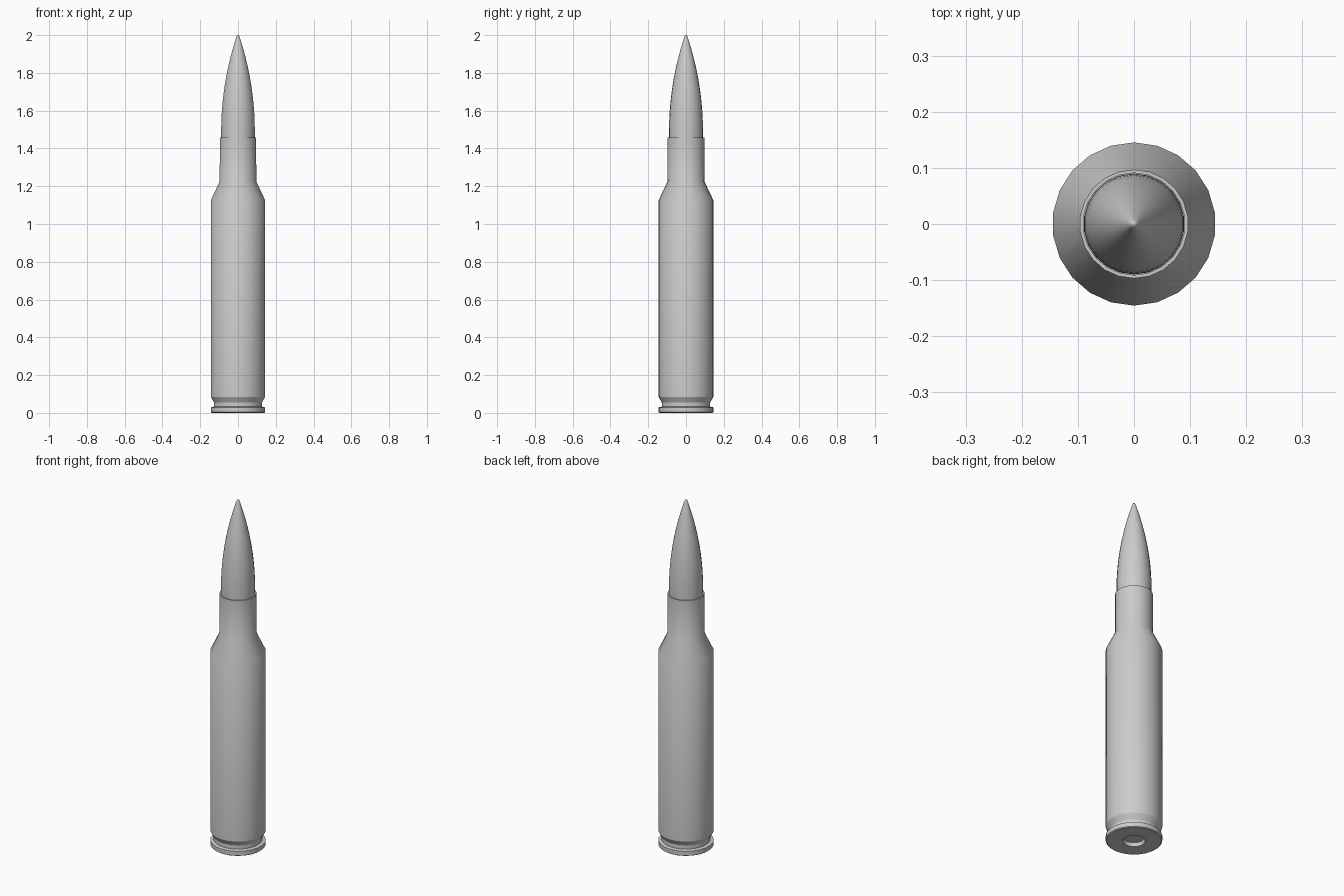
import bpy, bmesh, math

if "Cube" in bpy.data.objects:
    bpy.data.objects.remove(bpy.data.objects["Cube"])

SIDES = 22  # low-poly turning, vertex on the y axis


def lathe(name, profile, angle=30):
    """Spin an (r, z) profile around z; r = 0 points become poles."""
    bm = bmesh.new()
    rings = []
    for r, z in profile:
        if r == 0:
            rings.append([bm.verts.new((0, 0, z))] * SIDES)
        else:
            rings.append([bm.verts.new((r * math.sin(2 * math.pi * i / SIDES),
                                        r * math.cos(2 * math.pi * i / SIDES), z))
                          for i in range(SIDES)])
    for a, b in zip(rings, rings[1:]):
        for i in range(SIDES):
            j = (i + 1) % SIDES
            quad = list(dict.fromkeys((a[i], a[j], b[j], b[i])))
            bm.faces.new(quad)
    bmesh.ops.recalc_face_normals(bm, faces=bm.faces)
    mesh = bpy.data.meshes.new(name)
    bm.to_mesh(mesh)
    bm.free()
    obj = bpy.data.objects.new(name, mesh)
    bpy.context.collection.objects.link(obj)
    bpy.ops.object.select_all(action='DESELECT')
    obj.select_set(True)
    bpy.context.view_layer.objects.active = obj
    bpy.ops.object.shade_smooth_by_angle(angle=math.radians(angle))
    return obj


# Case: recessed base, rim, extraction groove, body, shoulder, neck, mouth lip
lathe("case", [
    (0, 0.02), (0.052, 0.02), (0.058, 0), (0.14, 0), (0.1455, 0.004),
    (0.1455, 0.029), (0.128, 0.033), (0.128, 0.055), (0.1455, 0.085),
    (0.1455, 1.125), (0.098, 1.225), (0.097, 1.458), (0.091, 1.458),
    (0.091, 1.40), (0, 1.40)])

# Bullet: straight shank, tangent ogive, small rounded tip
R, Z0, L = 0.09, 1.49, 0.525
rho = (R * R + L * L) / (2 * R)
ogive = [(math.sqrt(rho ** 2 - t ** 2) - (rho - R), Z0 + t)
         for t in (0.488 * i / 10 for i in range(11))]
lathe("bullet", [(0, 1.405), (R, 1.405)] + ogive +
      [(0.0075, 1.993), (0.004, 1.998), (0, 2.0)], 50)
